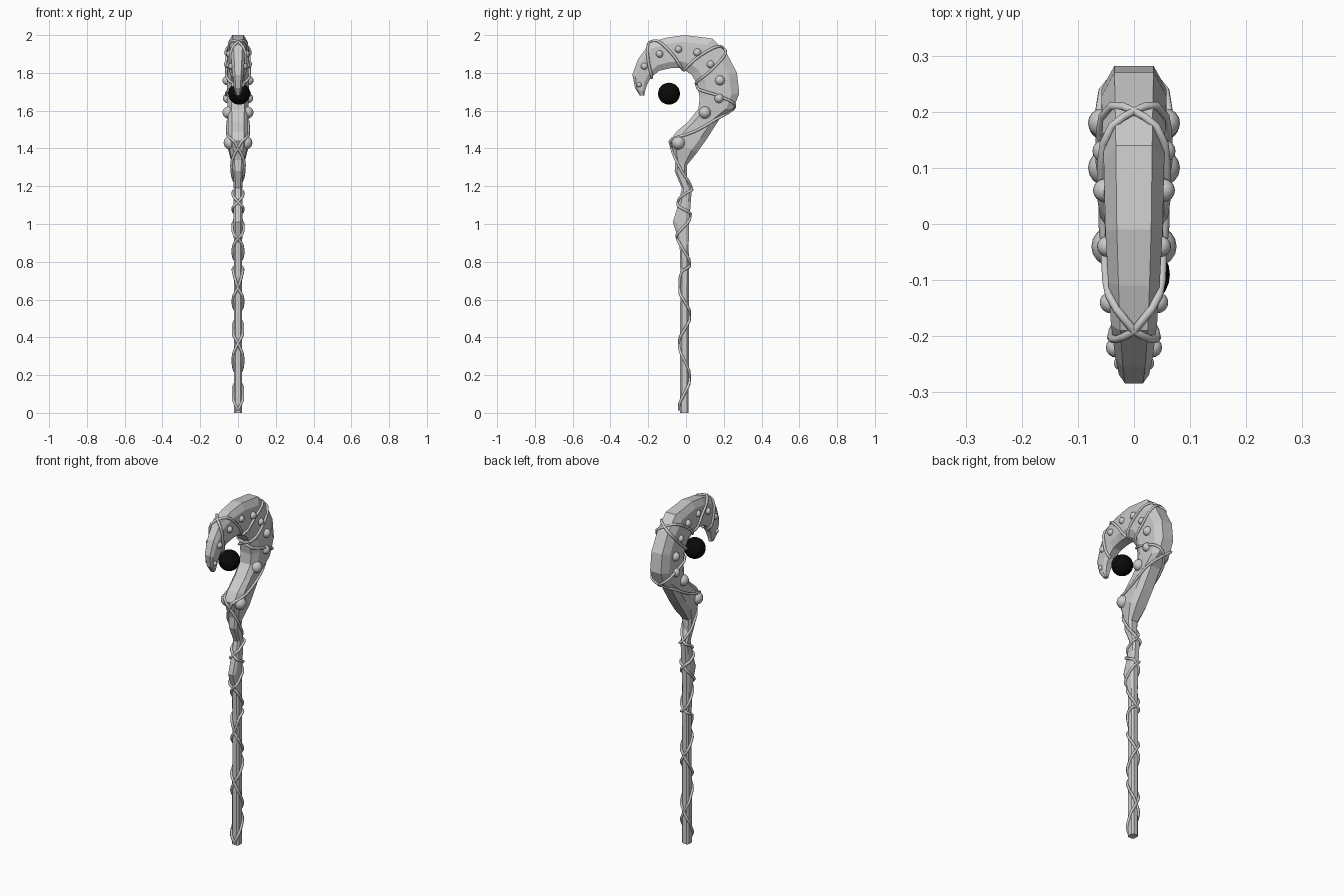
import bpy, bmesh, math
from mathutils import Vector

if "Cube" in bpy.data.objects:
    bpy.data.objects.remove(bpy.data.objects["Cube"])

# Staff cross-sections: inner/front (y, z), outer/back (y, z), half width in x
SECTIONS = [
    (-.032, 0, .014, 0, .022), (-.030, .75, .016, .75, .022),
    (-.034, .90, .014, .89, .022), (-.070, 1.01, .018, 1.03, .024),
    (-.042, 1.10, .026, 1.12, .023), (-.022, 1.19, .030, 1.18, .022),
    (-.060, 1.28, .004, 1.25, .026), (-.056, 1.34, .004, 1.31, .032),
    (-.084, 1.44, .060, 1.38, .052), (-.050, 1.49, .110, 1.45, .052),
    (.010, 1.54, .180, 1.56, .052), (.066, 1.61, .250, 1.61, .056),
    (.072, 1.67, .282, 1.69, .058), (.060, 1.74, .270, 1.80, .058),
    (.030, 1.79, .212, 1.91, .056), (0, 1.81, .140, 1.982, .054),
    (-.020, 1.825, -.010, 2.0, .051), (-.080, 1.825, -.110, 1.985, .046),
    (-.140, 1.812, -.190, 1.960, .041), (-.182, 1.78, -.255, 1.87, .033),
    (-.205, 1.74, -.284, 1.79, .027), (-.218, 1.70, -.270, 1.72, .020),
    (-.220, 1.68, -.244, 1.68, .011)]


def section(s):
    i = min(int(s), len(SECTIONS) - 2)
    t = s - i
    iy, iz, oy, oz, w = [p + (q - p) * t for p, q in zip(SECTIONS[i], SECTIONS[i + 1])]
    a, b = Vector((0, iy, iz)), Vector((0, oy, oz))
    return (a + b) / 2, (b - a) / 2, w


def link(name, data):
    ob = bpy.data.objects.new(name, data)
    bpy.context.collection.objects.link(ob)
    return ob


# Faceted shaft and tapering hook in one octagonal loft
OCT = [(1, .6), (.6, 1), (-.6, 1), (-1, .6), (-1, -.6), (-.6, -1), (.6, -1), (1, -.6)]
bm = bmesh.new()
rings = []
for k in range(len(SECTIONS)):
    c, d, w = section(k)
    rings.append([bm.verts.new(c + d * a + Vector((w * b, 0, 0))) for a, b in OCT])
for r0, r1 in zip(rings, rings[1:]):
    for j in range(8):
        n = (j + 1) % 8
        bm.faces.new((r0[j], r0[n], r1[n], r1[j]))
bm.faces.new(rings[0])
bm.faces.new(rings[-1])
bmesh.ops.recalc_face_normals(bm, faces=bm.faces)
me = bpy.data.meshes.new("staff_body")
bm.to_mesh(me)
bm.free()
link("staff_body", me)

# Two mirrored vines; the list holds where they cross, alternately front and back
CROSS = [.02, .25, .49, .69, .88, 1.25, 2.2, 3.1, 4.2, 5.2, 7.6, 10.9, 13.0, 14.2,
         15.6, 18.0, 19.2]
STEPS = 10


def vine(name, side):
    cu = bpy.data.curves.new(name, 'CURVE')
    cu.dimensions = '3D'
    cu.bevel_depth = .0075
    cu.bevel_resolution = 1
    cu.use_fill_caps = True
    pts = []
    for k in range(len(CROSS) - 1):
        for j in range(STEPS):
            t = j / STEPS
            c, d, w = section(CROSS[k] + (CROSS[k + 1] - CROSS[k]) * t)
            ang = math.pi * (k + 1 + t)
            a, b = math.cos(ang), math.sin(ang)
            m = max(abs(a), abs(b), (abs(a) + abs(b)) / 1.6)
            p = c + d.normalized() * (a / m * (d.length + .004))
            p.x = side * b / m * (w + .004)
            pts.append(p)
    sp = cu.splines.new('POLY')
    sp.points.add(len(pts) - 1)
    for q, p in zip(sp.points, pts):
        q.co = (*p, 1)
    ob = link(name, cu)
    bpy.ops.object.select_all(action='DESELECT')
    ob.select_set(True)
    bpy.context.view_layer.objects.active = ob
    bpy.ops.object.convert(target='MESH')


vine("vine_right", 1)
vine("vine_left", -1)


def ball(name, loc, r, seg, rings):
    bpy.ops.mesh.primitive_uv_sphere_add(segments=seg, ring_count=rings, radius=r, location=loc)
    ob = bpy.context.object
    ob.name = name
    bpy.ops.object.shade_smooth()
    return ob


# Round studs on both flanks of the hook: x, y, z, radius
STUDS = [(.040, -.04, 1.43, .036), (.050, .10, 1.59, .032), (.055, .175, 1.665, .025),
         (.056, .18, 1.76, .026), (.054, .13, 1.845, .020), (.052, .06, 1.908, .021),
         (.047, -.04, 1.925, .019), (.042, -.14, 1.90, .019), (.032, -.22, 1.835, .018),
         (.023, -.248, 1.737, .013)]
for x, y, z, r in STUDS:
    for s in (1, -1):
        ball("stud", (s * x, y, z), r, 16, 10)

# Black orb floating inside the hook
orb = ball("orb", (.006, -.09, 1.69), .058, 24, 14)
mat = bpy.data.materials.new("orb_black")
mat.diffuse_color = (.003, .003, .003, 1)
mat.use_nodes = True
mat.node_tree.nodes["Principled BSDF"].inputs["Base Color"].default_value = mat.diffuse_color
orb.data.materials.append(mat)
